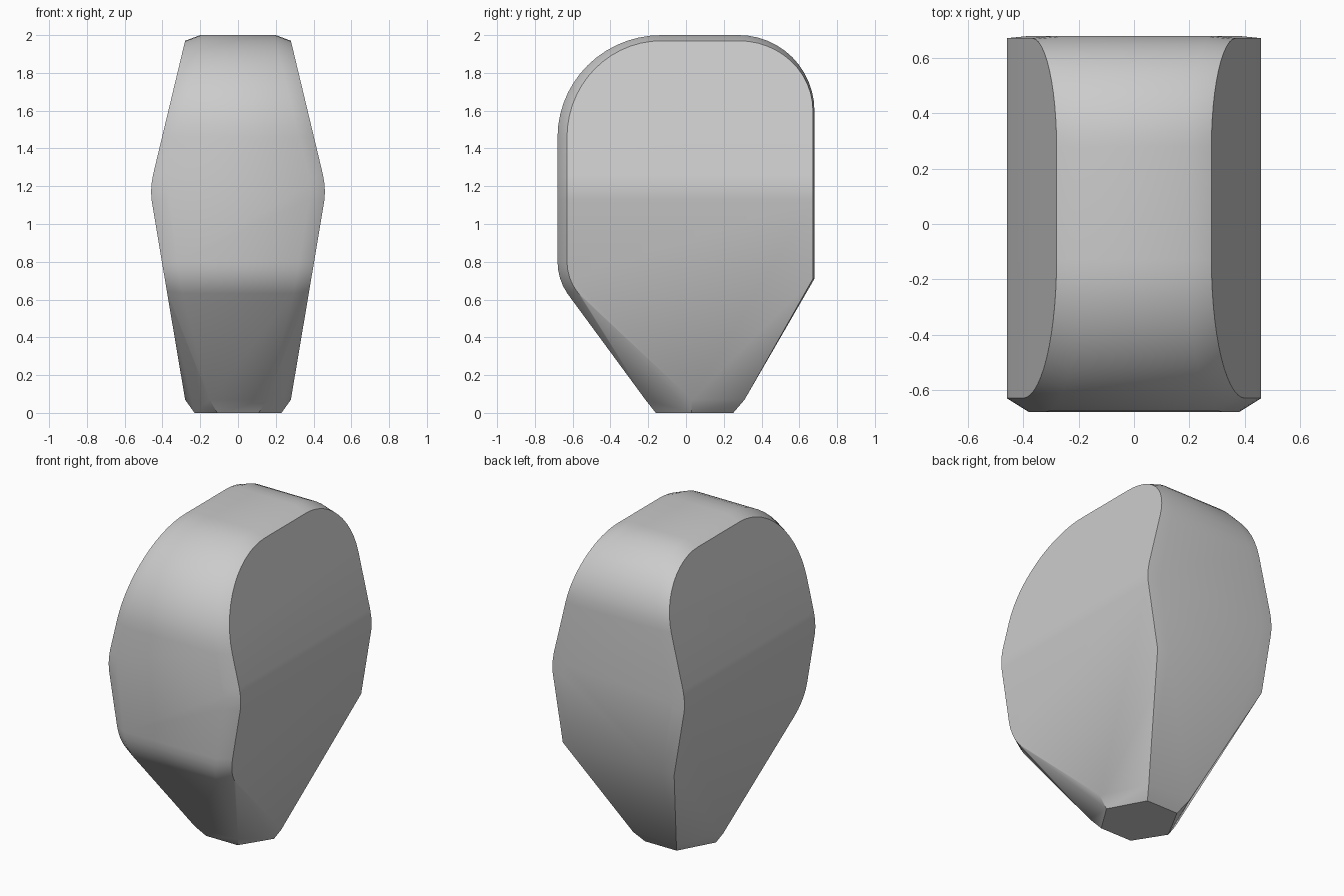
import bpy, bmesh, math

cube = bpy.data.objects.get("Cube")
if cube:
    bpy.data.objects.remove(cube, do_unlink=True)

# One stone-grey colour
grey = bpy.data.materials.new("stone_grey")
grey.use_nodes = True
colour = (0.6, 0.6, 0.6, 1)
grey.diffuse_color = colour
grey.node_tree.nodes["Principled BSDF"].inputs["Base Color"].default_value = colour

# Half width by height: widest in a soft ridge near the middle
WIDTHS = [(0.07, 0.28), (1.08, 0.45), (1.13, 0.458), (1.17, 0.46),
          (1.21, 0.458), (1.26, 0.45), (1.97, 0.28), (2.0, 0.2)]


def half_width(z):
    for (z0, w0), (z1, w1) in zip(WIDTHS, WIDTHS[1:]):
        if z <= z1:
            return w0 + (w1 - w0) * (z - z0) / (z1 - z0)
    return WIDTHS[-1][1]


def arc(cy, cz, ry, rz, start, end, steps):
    """Elliptical arc in the side plane, angles in degrees."""
    result = []
    for i in range(steps + 1):
        a = math.radians(start + (end - start) * i / steps)
        result.append((cy + ry * math.cos(a), cz + rz * math.sin(a)))
    return result


def outline(front, back, top, lower):
    """Side silhouette with rounded shoulders and a rounded lower front."""
    pts = arc(0.28, 1.6, back - 0.28, top - 1.6, 0, 90, 12)
    pts += arc(-0.13, 1.46, front + 0.13, top - 1.46, 90, 0, 14)
    pts += arc(front + 0.26, 0.8, -0.26, lower, 0, -55, 6)
    # the straight front and back carry the width ridge
    ridge = [z for z, w in WIDTHS[1:6]]
    pts += [(front, z) for z in ridge] + [(back, z) for z in ridge]
    pts.append((back, 0.71))
    return pts


# Collect the points on one side
points = []
for y, z in outline(-0.63, 0.672, 1.97, 0.26):
    points.append((half_width(z), y, z))
for y, z in outline(-0.68, 0.68, 2.0, 0.28):
    inner = half_width(min(z, 1.97)) - 0.08
    points.append((inner, y, z))

# Six-sided foot with a bevelled rim
points += [(0.23, 0.03, 0), (0.11, -0.16, 0), (0.11, 0.25, 0)]
points += [(0.28, 0.03, 0.07), (0.15, -0.215, 0.07), (0.15, 0.31, 0.07)]

# Wrap a faceted skin around both mirrored sides
bm = bmesh.new()
for x, y, z in points:
    for side in (1, -1):
        bm.verts.new((side * x, y, z))
hull = bmesh.ops.convex_hull(bm, input=bm.verts[:])
loose = [v for v in bm.verts if not v.link_faces]
bmesh.ops.delete(bm, geom=loose, context="VERTS")
bmesh.ops.dissolve_limit(bm, angle_limit=math.radians(0.5),
                         verts=bm.verts[:], edges=bm.edges[:])
bmesh.ops.recalc_face_normals(bm, faces=bm.faces[:])

mesh = bpy.data.meshes.new("stone_body")
bm.to_mesh(mesh)
bm.free()
mesh.materials.append(grey)
body = bpy.data.objects.new("stone_body", mesh)
bpy.context.collection.objects.link(body)

# Smooth shading with crisp side rims
bpy.ops.object.select_all(action="DESELECT")
body.select_set(True)
bpy.context.view_layer.objects.active = body
bpy.ops.object.shade_smooth_by_angle(angle=math.radians(42))
